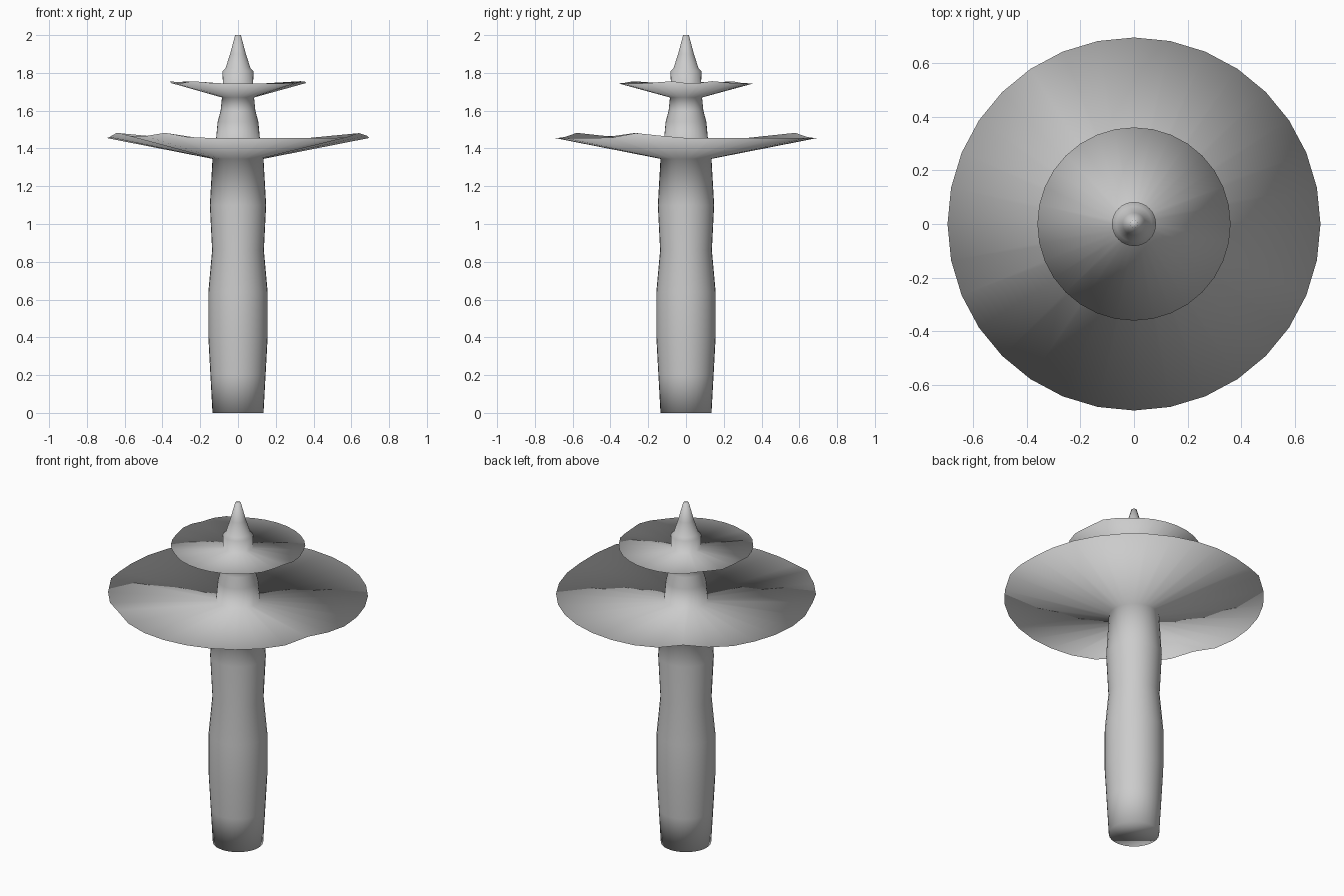
import bpy
import bmesh
from math import sin, cos, pi, exp, radians

SEGMENTS = 32

cube = bpy.data.objects.get("Cube")
if cube:
    bpy.data.objects.remove(cube)

grey = bpy.data.materials.new("plain grey")
grey.use_nodes = True
colour = (0.6, 0.6, 0.6, 1)
grey.diffuse_color = colour
grey.node_tree.nodes["Principled BSDF"].inputs["Base Color"].default_value = colour


def ripple(angle, peaks, height):
    """Soft bumps around a rim, centred on the peak angles (degrees)."""
    total = 0
    for peak in peaks:
        gap = (angle - radians(peak) + pi) % (2 * pi) - pi
        total += exp(-(gap / 0.17) ** 2)
    return height * min(total, 1)


def lathe(name, profile, rims):
    """Spin a profile of (radius, height); rims maps a height to its bumps."""
    bm = bmesh.new()
    rings = []
    for radius, z in profile:
        ring = []
        for i in range(SEGMENTS):
            a = 2 * pi * i / SEGMENTS
            lift = ripple(a, *rims[z]) if z in rims else 0
            ring.append(bm.verts.new((radius * cos(a), radius * sin(a), z + lift)))
        rings.append(ring)
    for low, high in zip(rings, rings[1:]):
        for i in range(SEGMENTS):
            j = (i + 1) % SEGMENTS
            bm.faces.new((low[i], low[j], high[j], high[i]))
    bm.faces.new(rings[0][::-1])
    bm.faces.new(rings[-1])
    for face in bm.faces:
        face.smooth = True
    mesh = bpy.data.meshes.new(name)
    bm.to_mesh(mesh)
    bm.free()
    mesh.materials.append(grey)
    obj = bpy.data.objects.new(name, mesh)
    bpy.context.collection.objects.link(obj)
    return obj


# Gently swelling stem, wide lower disc, narrow neck, upper disc, pointed tip
stem = [(0.135, 0), (0.146, 0.2), (0.157, 0.4), (0.157, 0.64),
        (0.137, 0.86), (0.149, 1.1), (0.135, 1.345)]
lower_disc = [(0.695, 1.455), (0.118, 1.43)]
neck = [(0.108, 1.54), (0.092, 1.6), (0.085, 1.67)]
upper_disc = [(0.36, 1.745), (0.08, 1.74)]
tip = [(0.082, 1.81), (0.066, 1.825), (0.042, 1.9), (0.015, 2)]

lathe("tiered_column", stem + lower_disc + neck + upper_disc + tip,
      {1.455: ((125, 204, 235, 340), 0.028),
       1.745: ((25, 140, 175, 230, 345), 0.012)})
